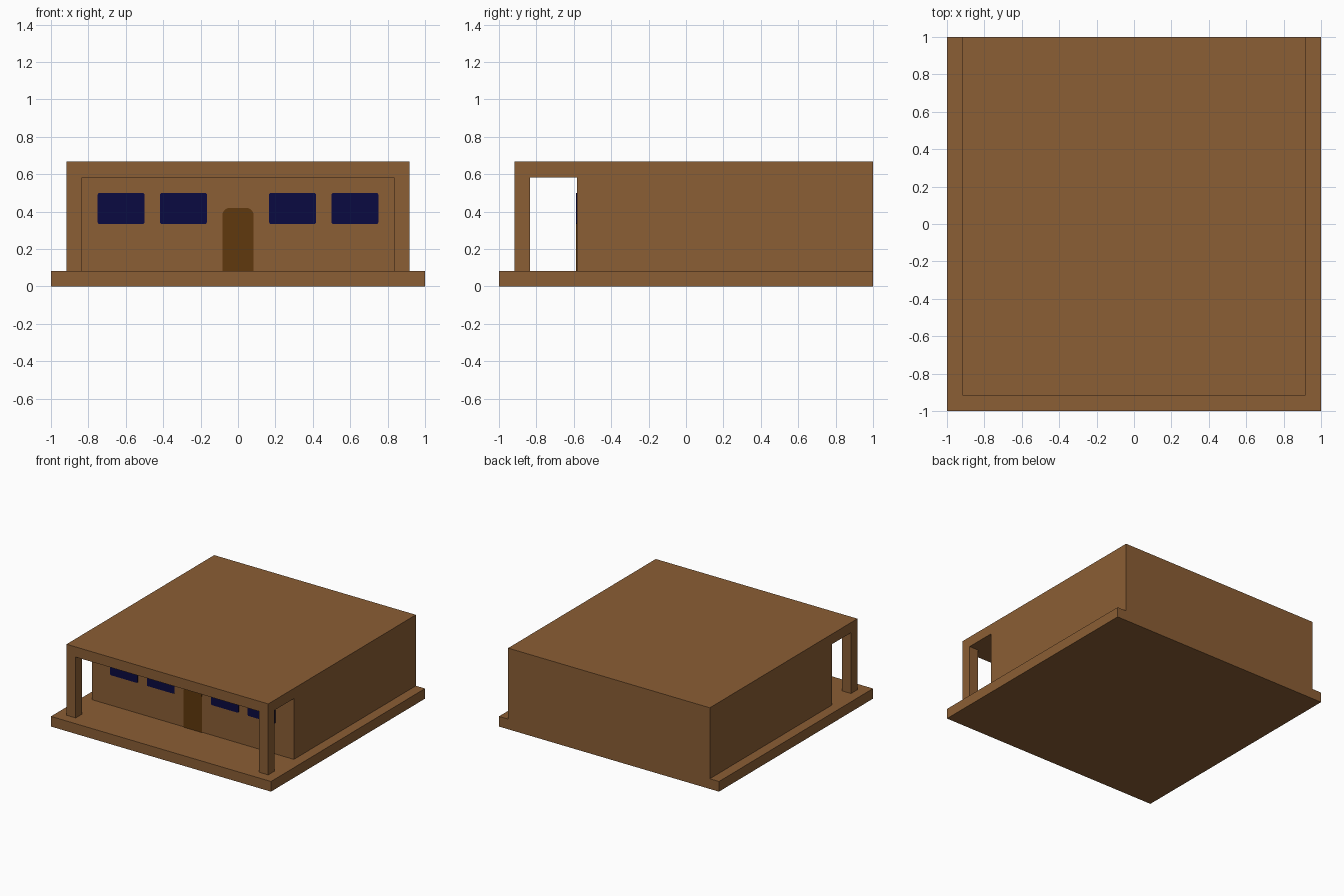
import bpy, bmesh, math

cube = bpy.data.objects.get("Cube")
if cube:
    bpy.data.objects.remove(cube, do_unlink=True)

U = 1 / 12  # building module


def material(name, rgb):
    m = bpy.data.materials.new(name)
    m.use_nodes = True
    m.diffuse_color = (*rgb, 1)
    bsdf = next(n for n in m.node_tree.nodes if n.type == 'BSDF_PRINCIPLED')
    bsdf.inputs["Base Color"].default_value = (*rgb, 1)
    return m


wood = material("brown wood", (0.258, 0.112, 0.035))
dark_wood = material("dark door brown", (0.117, 0.040, 0.004))
glass = material("navy glass", (0.003, 0.003, 0.052))


def make_object(name, bm, mat):
    bmesh.ops.recalc_face_normals(bm, faces=bm.faces)
    mesh = bpy.data.meshes.new(name)
    bm.to_mesh(mesh)
    bm.free()
    if mat:
        mesh.materials.append(mat)
    obj = bpy.data.objects.new(name, mesh)
    bpy.context.scene.collection.objects.link(obj)
    return obj


def box(name, lo, hi, mat=None):
    bm = bmesh.new()
    bmesh.ops.create_cube(bm, size=1)
    for v in bm.verts:
        v.co = [a if c < 0 else b for c, a, b in zip(v.co, lo, hi)]
    return make_object(name, bm, mat)


def plate(name, x0, x1, z0, z1, r_low, r_top, mat, y=-7 * U, depth=0.006):
    """Thin wall plate with rounded lower and upper corners."""
    bm = bmesh.new()
    verts = []
    corners = ((x1, z1, -1, -1, r_top, 0), (x0, z1, 1, -1, r_top, 90),
               (x0, z0, 1, 1, r_low, 180), (x1, z0, -1, 1, r_low, 270))
    for x, z, sx, sz, r, start in corners:
        for i in range(7 if r else 1):
            a = math.radians(start + 15 * i)
            verts.append(bm.verts.new((x + sx * r + r * math.cos(a), y,
                                       z + sz * r + r * math.sin(a))))
    face = bm.faces.new(verts)
    ext = bmesh.ops.extrude_face_region(bm, geom=[face])
    for v in ext["geom"]:
        if isinstance(v, bmesh.types.BMVert):
            v.co.y -= depth
    return make_object(name, bm, mat)


# Ground slab
box("base_slab", (-1, -1, 0), (1, 1, U), wood)

# House block with the porch carved out, leaving roof and two corner posts
house = box("house_and_porch", (-11 * U, -11 * U, U), (11 * U, 1, 8 * U), wood)
cutters = [
    box("front_opening_cutter", (-10 * U, -1.2, 0), (10 * U, -7 * U, 7 * U)),
    box("side_opening_cutter", (-1.2, -10 * U, 0), (1.2, -7 * U, 7 * U)),
]
for cutter in cutters:
    cutter.hide_render = True
    mod = house.modifiers.new("porch_cut", 'BOOLEAN')
    mod.operation = 'DIFFERENCE'
    mod.solver = 'EXACT'
    mod.object = cutter
bpy.context.view_layer.update()
carved = bpy.data.meshes.new_from_object(
    house.evaluated_get(bpy.context.evaluated_depsgraph_get()))
house.modifiers.clear()
house.data = carved
carved.materials.clear()
carved.materials.append(wood)
for p in carved.polygons:
    p.material_index = 0
for cutter in cutters:
    bpy.data.objects.remove(cutter, do_unlink=True)

# Door with rounded top corners
plate("door", -U, U, U, 5 * U + 0.003, 0, 0.04, dark_wood)

# Two windows on each side of the door
for side, sign in (("left", 1), ("right", -1)):
    for place, a in (("inner", 2 * U), ("outer", 6 * U)):
        x0, x1 = sorted((sign * a, sign * (a + 3 * U)))
        plate(f"{side}_{place}_window", x0, x1, 4 * U, 6 * U, 0.01, 0.01, glass)
